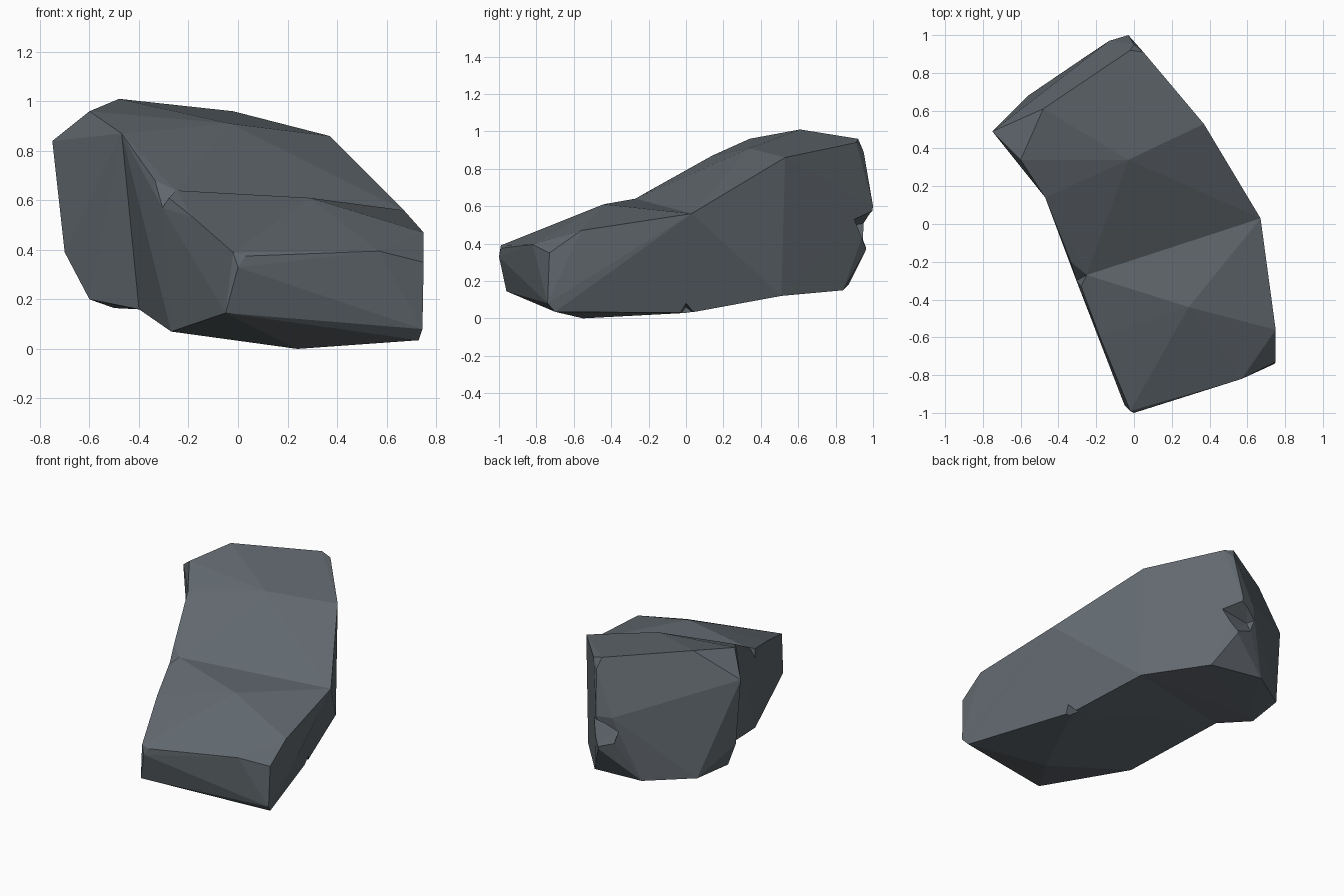
import bpy, bmesh
from mathutils import Vector

if "Cube" in bpy.data.objects:
    bpy.data.objects.remove(bpy.data.objects["Cube"])

# Two seam rings around the rock, shared by neighbouring lumps
waist = [(-.25, -.27, .64), (.67, .03, .56), (.50, .02, .03), (-.27, -.35, .07), (-.305, -.30, .57)]
shoulder = [(-.47, .14, .87), (-.03, .34, .91), (.37, .53, .86), (.37, .51, .12), (-.40, .30, .16)]

# Low front lump: corners outside the waist seam
low = [(-.28, -.33, .61), (.29, -.44, .61), (-.18, -.60, .53), (.75, -.56, .47),
       (.57, -.82, .395), (.75, -.73, .35), (-.02, -.99, .39), (.03, -.99, .375),
       (0, -1, .33), (-.05, -.96, .145), (.745, -.74, .08), (.73, -.70, .035),
       (.24, -.55, 0)]

# Middle lump: only a chipped left corner lies off the two seams
middle = [(-.335, -.20, .68)]

# High back lump: corners behind the shoulder seam
high = [(-.60, .34, .96), (-.75, .49, .84), (-.48, .61, 1.01), (-.02, .92, .96),
        (.05, .91, .94), (0, .95, .89), (-.03, 1, .60), (-.02, .96, .36),
        (-.13, .97, .60), (.09, .84, .15), (-.50, .49, .165), (-.60, .41, .20),
        (-.56, .68, .20), (-.28, .87, .18), (-.70, .47, .39)]


def hull(points):
    bm = bmesh.new()
    for p in points:
        bm.verts.new(p)
    bmesh.ops.convex_hull(bm, input=bm.verts)
    loose = [v for v in bm.verts if not v.link_faces]
    bmesh.ops.delete(bm, geom=loose, context='VERTS')
    return bm


def make_object(name, bm):
    bmesh.ops.recalc_face_normals(bm, faces=bm.faces)
    mesh = bpy.data.meshes.new(name)
    bm.to_mesh(mesh)
    bm.free()
    obj = bpy.data.objects.new(name, mesh)
    bpy.context.collection.objects.link(obj)
    return obj


# Join the lumps: open each hull at its seams, then weld
rock_bm = bmesh.new()
for part, seams in ((low, [waist]), (middle, [waist, shoulder]), (high, [shoulder])):
    bm = hull(part + sum(seams, []))
    inner = set()
    for seam in seams:
        ring = {v for v in bm.verts if any((v.co - Vector(s)).length < 1e-4 for s in seam)}
        inner |= {f for f in bm.faces if ring.issuperset(f.verts)}
    bmesh.ops.delete(bm, geom=list(inner), context='FACES')
    tmp = bpy.data.meshes.new("lump")
    bm.to_mesh(tmp)
    bm.free()
    rock_bm.from_mesh(tmp)
    bpy.data.meshes.remove(tmp)
bmesh.ops.remove_doubles(rock_bm, verts=rock_bm.verts, dist=1e-4)
bmesh.ops.holes_fill(rock_bm, edges=[e for e in rock_bm.edges if e.is_boundary], sides=6)
rock = make_object("rock", rock_bm)

# Chips knocked out of the back corner and the lower right edge
chips = {
    "back_chip_cutter": [(.12, .90, .54), (0, .91, .51), (-.14, .90, .50), (-.20, 1.04, .52),
                         (-.03, 1.04, .60), (.08, 1.04, .58), (.02, .97, .36), (-.12, .98, .36)],
    "edge_chip_cutter": [(.54, -.05, 0), (.53, .08, 0), (.56, 0, .09), (.43, .0, .06)],
}
for name, points in chips.items():
    cutter = make_object(name, hull(points))
    cutter.hide_render = True
    cutter.hide_set(True)
    cut = rock.modifiers.new(name, 'BOOLEAN')
    cut.operation = 'DIFFERENCE'
    cut.solver = 'EXACT'
    cut.object = cutter

# Slate stone colour
stone = bpy.data.materials.new("slate grey")
stone.diffuse_color = (.12, .14, .157, 1)
stone.use_nodes = True
stone.node_tree.nodes["Principled BSDF"].inputs["Base Color"].default_value = stone.diffuse_color
rock.data.materials.append(stone)
